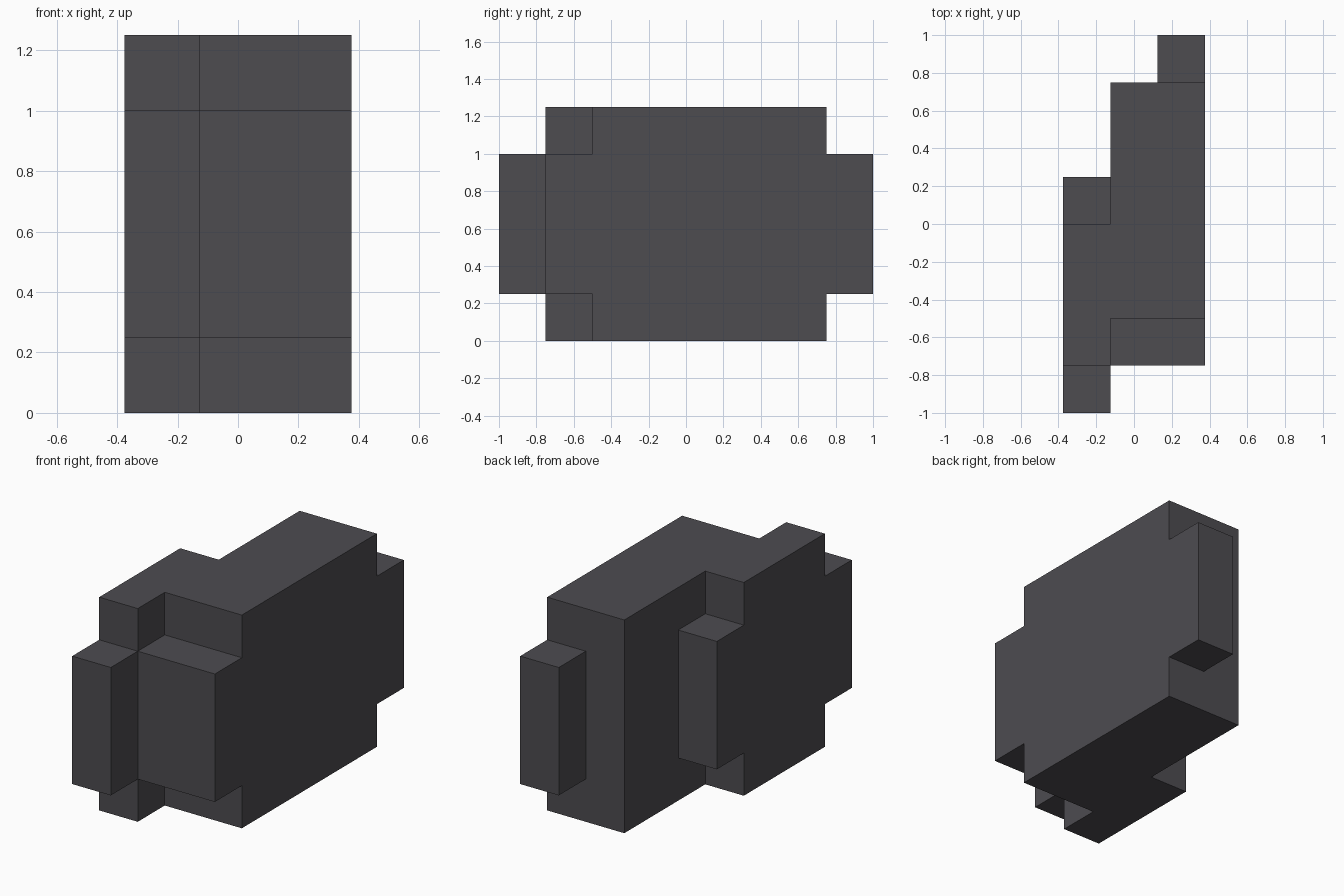
import bpy
import bmesh

cube = bpy.data.objects.get("Cube")
if cube:
    bpy.data.objects.remove(cube, do_unlink=True)

# Single dark grey material
COLOUR = (0.075, 0.072, 0.081, 1.0)
grey = bpy.data.materials.new("dark grey")
grey.use_nodes = True
grey.diffuse_color = COLOUR
bsdf = next(n for n in grey.node_tree.nodes if n.type == 'BSDF_PRINCIPLED')
bsdf.inputs["Base Color"].default_value = COLOUR

BOTTOM, LOW, HIGH, TOP = 0.0, 0.25, 1.0, 1.25


def slab(name, x0, x1, outline):
    """Extrude a (y, z) outline along x from x0 to x1."""
    bm = bmesh.new()
    face = bm.faces.new([bm.verts.new((x0, y, z)) for y, z in outline])
    ext = bmesh.ops.extrude_face_region(bm, geom=[face], use_keep_orig=True)
    moved = [g for g in ext["geom"] if isinstance(g, bmesh.types.BMVert)]
    bmesh.ops.translate(bm, verts=moved, vec=(x1 - x0, 0, 0))
    bmesh.ops.recalc_face_normals(bm, faces=bm.faces)
    mesh = bpy.data.meshes.new(name)
    bm.to_mesh(mesh)
    bm.free()
    mesh.materials.append(grey)
    obj = bpy.data.objects.new(name, mesh)
    bpy.context.collection.objects.link(obj)
    return obj


def cross(front, front_step, back_step, back):
    """Outline: tall core between the steps, shorter ends beyond them."""
    pts = [(front, LOW), (front_step, LOW), (front_step, BOTTOM),
           (back_step, BOTTOM), (back_step, LOW), (back, LOW),
           (back, HIGH), (back_step, HIGH), (back_step, TOP),
           (front_step, TOP), (front_step, HIGH), (front, HIGH)]
    # Drop repeated points where an end is flush with the core
    return list(dict.fromkeys(pts)) if back != back_step else \
        pts[:4] + pts[8:]


# Thin offset slab on the -x side, stepped at both ends
slab("side_slab", -0.375, -0.125, cross(-1.0, -0.75, 0.0, 0.25))
# Main body, stepped at the front and flush at the back
slab("main_body", -0.125, 0.375, cross(-0.75, -0.5, 0.75, 0.75))
# Narrow block standing out from the back of the body
slab("back_block", 0.125, 0.375,
     [(0.75, LOW), (1.0, LOW), (1.0, HIGH), (0.75, HIGH)])
